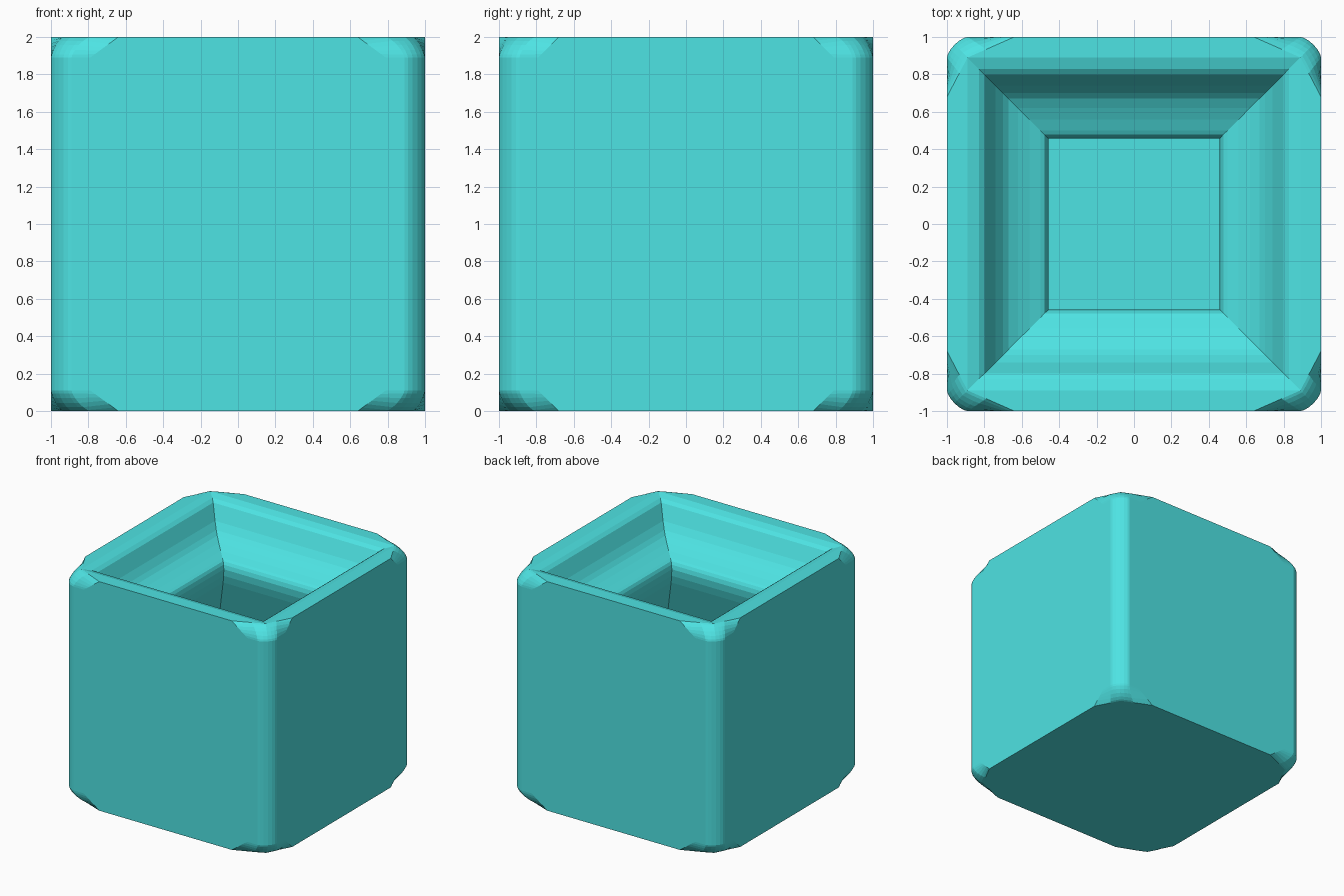
import bpy, bmesh, math
from mathutils import Vector

if "Cube" in bpy.data.objects:
    bpy.data.objects.remove(bpy.data.objects["Cube"])

R, N = 0.11, 6            # corner size and segments
C = 1 - R                 # start of the rounding
EDGE, CROWN = 1.5, 1.4    # roundness exponents (2 = circular)
FLARE_X, FLARE_Y, KNEE = 0.64, 0.68, 0.79

bm = bmesh.new()


def face(points):
    bm.faces.new([bm.verts.new(p) for p in points])


def bow(i, power):
    """Point i of N on a flattened quarter round."""
    a = i * math.pi / 2 / N
    return abs(math.cos(a)) ** (2 / power), abs(math.sin(a)) ** (2 / power)


def corner(sx, sy, sz):
    """Corner lofted from the rounded edge up to the flared, chamfered rim."""
    tip_x, tip_y, top = Vector((1, FLARE_Y, 1)), Vector((FLARE_X, 1, 1)), Vector((C, C, 1))
    low = [Vector((1, KNEE, C))]
    low += [Vector((C + R * u, C + R * v, C)) for u, v in (bow(i, EDGE) for i in range(N + 1))]
    low.append(Vector((KNEE, 1, C)))
    half = N // 2
    high = [tip_x] + [tip_x.lerp(top, 0.6 + 0.4 * i / half) for i in range(half + 1)]
    high += [tip_y.lerp(top, 1 - 0.4 * i / half) for i in range(1, half + 1)] + [tip_y]
    rows = []
    for j in range(N + 1):
        h, v = bow(j, CROWN)
        row = []
        for k, (a, b) in enumerate(zip(low, high)):
            if k in (0, N + 2):               # straight ends on the flat sides
                p = a.lerp(b, j / N)
            else:
                p = b + (a - b) * h
                p.z = C + R * v
            row.append((p.x * sx, p.y * sy, 1 + p.z * sz))
        rows.append(row)
    for r, s in zip(rows, rows[1:]):
        for k in range(N + 2):
            face([r[k], r[k + 1], s[k + 1], s[k]])


S = (-1, 1)
for sx in S:
    for sy in S:
        for sz in S:
            corner(sx, sy, sz)
        # rounded upright edge
        arc = [(sx * (C + R * u), sy * (C + R * v))
               for u, v in (bow(i, EDGE) for i in range(N + 1))]
        for p, q in zip(arc, arc[1:]):
            face([(*p, 1 - C), (*q, 1 - C), (*q, 1 + C), (*p, 1 + C)])


def outline(points):
    """Mirror a corner's points around all four quadrants."""
    back = points[::-1]
    return (points + [(-u, v) for u, v in back]
            + [(-u, -v) for u, v in points] + [(u, -v) for u, v in back])


# four flat sides
for s in S:
    face([(u, s, 1 + v) for u, v in outline([(C, C), (KNEE, C), (FLARE_X, 1)])])
    face([(s, u, 1 + v) for u, v in outline([(C, C), (KNEE, C), (FLARE_Y, 1)])])

# underside
face([(x, y, 0) for x, y in outline([(1, FLARE_Y), (C, C), (FLARE_X, 1)])][::-1])

# flat rim
for s in S:
    face([(-C, s * C, 2), (-FLARE_X, s, 2), (FLARE_X, s, 2), (C, s * C, 2)])
    face([(s * C, -C, 2), (s, -FLARE_Y, 2), (s, FLARE_Y, 2), (s * C, C, 2)])

# moulded square cavity: (half width, depth), widening again below the neck
profile = [(C, 0), (0.83, 0.018), (0.80, 0.04), (0.765, 0.11), (0.74, 0.16),
           (0.70, 0.215), (0.67, 0.245), (0.62, 0.275), (0.56, 0.305), (0.50, 0.33),
           (0.478, 0.342), (0.465, 0.365), (0.457, 0.40), (0.462, 0.46),
           (0.48, 0.53), (0.58, 0.83), (0.88, 1.98)]


def ring(t, d):
    return [(t, t, 2 - d), (-t, t, 2 - d), (-t, -t, 2 - d), (t, -t, 2 - d)]


for a, b in zip(profile, profile[1:]):
    ra, rb = ring(*a), ring(*b)
    for k in range(4):
        n = (k + 1) % 4
        face([ra[k], ra[n], rb[n], rb[k]])
face(ring(*profile[-1]))  # cavity floor

bmesh.ops.remove_doubles(bm, verts=bm.verts, dist=1e-5)
bmesh.ops.recalc_face_normals(bm, faces=bm.faces)

mesh = bpy.data.meshes.new("hollow_block")
bm.to_mesh(mesh)
bm.free()
mat = bpy.data.materials.new("turquoise")
mat.diffuse_color = (0.076, 0.77, 0.77, 1)
mat.use_nodes = True
mat.node_tree.nodes["Principled BSDF"].inputs["Base Color"].default_value = mat.diffuse_color
mesh.materials.append(mat)
block = bpy.data.objects.new("hollow_block", mesh)
bpy.context.collection.objects.link(block)
